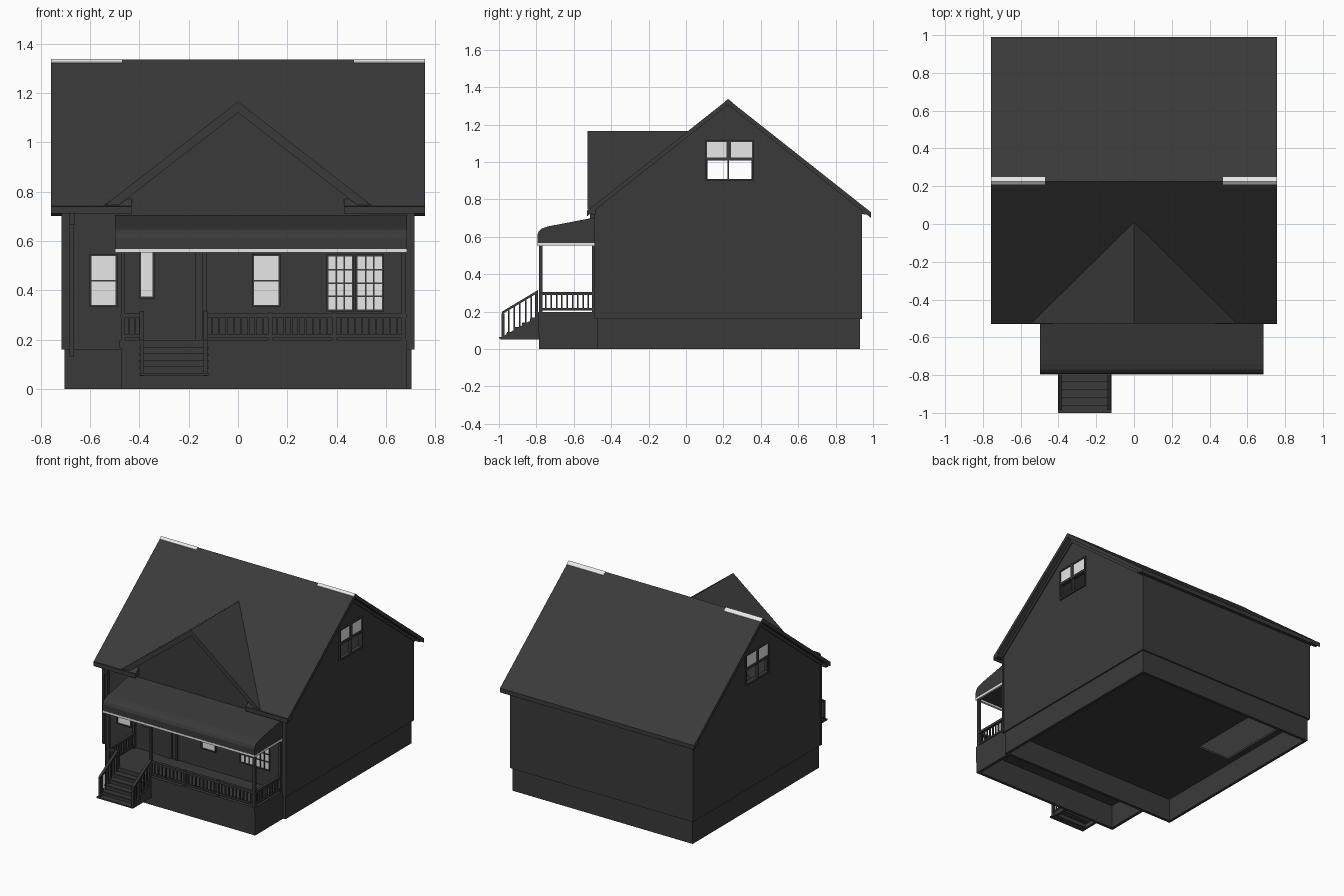
import bpy, bmesh
from mathutils import Vector

old = bpy.data.objects.get("Cube")
if old:
    bpy.data.objects.remove(old)


def material(name, v):
    m = bpy.data.materials.new(name)
    m.use_nodes = True
    m.diffuse_color = (v, v, v, 1)
    m.node_tree.nodes["Principled BSDF"].inputs["Base Color"].default_value = (v, v, v, 1)
    return m


DARK = material("charcoal", 0.042)
LIGHT = material("pale_grey", 0.8)


def finish(name, bm, mat):
    bmesh.ops.recalc_face_normals(bm, faces=bm.faces)
    me = bpy.data.meshes.new(name)
    bm.to_mesh(me)
    bm.free()
    me.materials.append(mat)
    ob = bpy.data.objects.new(name, me)
    bpy.context.scene.collection.objects.link(ob)
    return ob


def add_box(bm, x, y, z):
    vs = bmesh.ops.create_cube(bm, size=1)["verts"]
    for v in vs:
        v.co = [r[0] if c < 0 else r[1] for c, r in zip(v.co, (x, y, z))]


def boxes(name, items, mat=DARK):
    bm = bmesh.new()
    for it in items:
        add_box(bm, *it)
    return finish(name, bm, mat)


def prism(name, pts, axis, a, b, mat=DARK):
    """Extrude a (y,z) profile along x, or an (x,z) profile along y."""
    bm = bmesh.new()
    place = (lambda p, t: (t, p[0], p[1])) if axis == "x" else (lambda p, t: (p[0], t, p[1]))
    face = bm.faces.new([bm.verts.new(place(p, a)) for p in pts])
    new = bmesh.ops.extrude_face_region(bm, geom=[face])["geom"]
    shift = Vector((b - a, 0, 0) if axis == "x" else (0, b - a, 0))
    bmesh.ops.translate(bm, vec=shift, verts=[g for g in new if isinstance(g, bmesh.types.BMVert)])
    return finish(name, bm, mat)


RIDGE_Y, RIDGE_Z, PITCH = 0.225, 1.335, 0.79
FRONT, BACK, SIDE, EAVE = -0.485, 0.94, 0.713, 0.757


def roof_z(y):
    return RIDGE_Z - PITCH * abs(y - RIDGE_Y)


def slab(name, y0, y1, a, b, lift=0.0, thick=0.03, mat=DARK):
    ys = [y0, RIDGE_Y, y1] if y0 < RIDGE_Y < y1 else [y0, y1]
    top = [(y, roof_z(y) + lift) for y in ys]
    return prism(name, top + [(y, z - thick) for y, z in reversed(top)], "x", a, b, mat)


def gabled(name, y0, y1, z0, drop, x):
    """House-shaped solid reaching up to a given drop below the roof."""
    return prism(name, [(y0, z0), (y1, z0), (y1, roof_z(y1) - drop),
                 (RIDGE_Y, RIDGE_Z - drop), (y0, roof_z(y0) - drop)], "x", -x, x)


# Hollow house body, open lower gable sashes and a stairwell in the floor
body = gabled("house_walls", FRONT, BACK, 0.16, 0.02, SIDE)
cutters = [gabled("room_cutter", FRONT + 0.02, BACK - 0.02, 0.175, 0.045, SIDE - 0.02),
           boxes("window_cutter", [((-1, 1), (0.115, 0.35), (0.91, 1.01))]),
           boxes("stairwell_cutter", [((-0.64, -0.39), (0.19, 0.75), (0.1, 0.3))])]
bpy.context.view_layer.objects.active = body
for cutter in cutters:
    cutter.hide_render = True
    mod = body.modifiers.new("opening", "BOOLEAN")
    mod.object = cutter
    mod.solver = "EXACT"
    bpy.ops.object.modifier_apply(modifier=mod.name)
    bpy.data.objects.remove(cutter)

# Foundation ring, open underneath
fx, t = 0.703, 0.02
boxes("foundation", [((-fx, fx), (-0.475, -0.475 + t), (0, 0.162)),
                     ((-fx, fx), (0.93 - t, 0.93), (0, 0.162)),
                     ((-fx, -fx + t), (-0.475, 0.93), (0, 0.162)),
                     ((fx - t, fx), (-0.475, 0.93), (0, 0.162))])

# Main roof, front eaves either side of the front gable, gutters
slab("main_roof", -0.48, 0.99, -EAVE, EAVE)
for s, side in ((-1, "right"), (1, "left")):
    a, b = sorted((s * 0.43, s * EAVE))
    slab("front_eave_" + side, -0.528, -0.47, a, b)
    prism("front_gutter_" + side, [(-0.53, 0.742), (-0.48, 0.742), (-0.48, 0.718), (-0.505, 0.718)],
          "x", a, b)
    a, b = sorted((s * 0.47, s * EAVE))
    slab("ridge_vent_" + side, 0.208, 0.248, a, b, 0.003, 0.006, LIGHT)
    # Boards under the roof on the gable ends, and front corner boards
    a, b = sorted((s * (SIDE - 0.01), s * (SIDE + 0.008)))
    slab("rake_board_" + side, -0.48, BACK, a, b, -0.028, 0.026)
    a, b = sorted((s * (SIDE - 0.01), s * (SIDE + 0.003)))
    boxes("front_corner_" + side, [((a, b), (FRONT - 0.005, FRONT + 0.01), (0.16, 0.73))])
prism("back_gutter", [(0.988, 0.73), (0.94, 0.742), (0.94, 0.722), (0.97, 0.718)], "x", -EAVE, EAVE)

# Front gable: wall and overhanging roof
prism("front_gable_wall", [(-0.52, 0.7), (0.52, 0.7), (0.52, 0.73), (0, 1.135), (-0.52, 0.73)],
      "y", -0.49, -0.1)
prism("front_gable_roof", [(-0.54, 0.745), (0, 1.165), (0.54, 0.745), (0.49, 0.74), (0, 1.12),
      (-0.49, 0.74)], "y", -0.521, 0.012)
prism("front_gable_trim", [(-0.54, 0.745), (0, 1.165), (0.54, 0.745), (0.525, 0.745), (0, 1.153),
      (-0.525, 0.745)], "y", -0.526, -0.5)

# Gable-end windows: frame and pale upper panes
for s, side in ((-1, "right"), (1, "left")):
    def out(d0, d1):
        return tuple(sorted((s * (SIDE + d0), s * (SIDE + d1))))
    fr = out(-0.01, 0.01)
    boxes("gable_window_frame_" + side, [
        (fr, (0.103, 0.113), (0.9, 1.118)), (fr, (0.352, 0.362), (0.9, 1.118)),
        (fr, (0.103, 0.362), (0.898, 0.91)), (fr, (0.103, 0.362), (1.108, 1.118)),
        (fr, (0.103, 0.362), (1.008, 1.024)), (fr, (0.217, 0.241), (1.01, 1.118)),
        (fr, (0.223, 0.231), (0.9, 1.01))])
    boxes("gable_window_glass_" + side, [(out(-0.004, 0.004), (0.11, 0.355), (1.015, 1.112))], LIGHT)


def window(name, x0, x1, z0, z1, cols, rows, border=0.008, bar=0.006):
    """Front window: pale pane, surround and glazing bars."""
    boxes(name + "_glass", [((x0, x1), (FRONT - 0.004, FRONT + 0.005), (z0, z1))], LIGHT)
    y = (FRONT - 0.01, FRONT + 0.01)
    parts = [((x0 - border, x0), y, (z0 - border, z1 + border)),
             ((x1, x1 + border), y, (z0 - border, z1 + border)),
             ((x0, x1), y, (z0 - border, z0)), ((x0, x1), y, (z1, z1 + border))]
    for i in range(1, cols):
        x = x0 + (x1 - x0) * i / cols
        parts.append(((x - bar / 2, x + bar / 2), y, (z0, z1)))
    for j in range(1, rows):
        z = z0 + (z1 - z0) * j / rows
        parts.append(((x0, x1), y, (z - bar / 2, z + bar / 2)))
    boxes(name + "_frame", parts)


window("side_window", -0.594, -0.496, 0.34, 0.538, 1, 2)
window("door_sidelight", -0.393, -0.347, 0.375, 0.552, 1, 1)
window("porch_window", 0.064, 0.164, 0.34, 0.538, 1, 2)
window("grid_window_right", 0.366, 0.462, 0.322, 0.536, 3, 4)
window("grid_window_left", 0.485, 0.583, 0.322, 0.536, 3, 4)
boxes("front_door", [((-0.225, -0.17), (-0.495, FRONT), (0.19, 0.555)),
                     ((-0.31, -0.225), (-0.489, FRONT), (0.19, 0.555)),
                     ((-0.14, -0.128), (-0.497, FRONT), (0.19, 0.555))])

# Downspout
boxes("downspout", [((-0.682, -0.664), (-0.503, FRONT), (0.13, 0.7)),
                    ((-0.685, -0.661), (-0.512, FRONT), (0.665, 0.725))])

# Porch: floor, skirt, rounded-front roof with pale trim
PX0, PX1, PY = -0.475, 0.685, -0.787
boxes("porch_floor", [((PX0 - 0.005, PX1), (PY - 0.005, -0.48), (0.165, 0.198))])
boxes("porch_skirt", [((PX0, PX1), (PY, PY + 0.02), (0, 0.17)),
                      ((PX0, PX0 + 0.02), (PY, -0.47), (0, 0.17)),
                      ((PX1 - 0.02, PX1), (PY, -0.47), (0, 0.17)),
                      ((PX0, PX1), (PY - 0.004, PY), (0.08, 0.165))])
prism("porch_roof", [(-0.48, 0.705), (-0.74, 0.655), (-0.77, 0.645), (-0.787, 0.63),
      (-0.795, 0.61), (-0.795, 0.566), (-0.48, 0.566)], "x", -0.498, PX1)
boxes("porch_trim", [((-0.498, PX1), (-0.796, -0.78), (0.553, 0.568)),
                     ((-0.498, -0.485), (-0.796, -0.485), (0.553, 0.568)),
                     ((PX1 - 0.013, PX1), (-0.796, -0.485), (0.553, 0.568))], LIGHT)
boxes("porch_columns", [((x - 0.009, x + 0.009), (y - 0.009, y + 0.009), (0.19, 0.56))
                        for x, y in ((-0.466, -0.777), (-0.135, -0.777), (0.672, -0.777),
                                     (-0.466, -0.493), (0.672, -0.493))])


def railing(name, p, q, gap=0.028):
    """Level railing between two floor points parallel to x or y."""
    p, q = Vector(p), Vector(q)

    def post(c, r, z0, z1):
        return ((c.x - r, c.x + r), (c.y - r, c.y + r), (z0, z1))
    parts = []
    for z0, z1, r in ((0.29, 0.306, 0.01), (0.207, 0.22, 0.007)):
        parts.append(((p.x - r, q.x + r), (p.y - r, q.y + r), (z0, z1)))
    n = max(2, round((q - p).length / gap))
    parts += [post(p.lerp(q, i / n), 0.004, 0.21, 0.3) for i in range(n + 1)]
    parts += [post(c, 0.009, 0.19, 0.31) for c in (p, q)]
    boxes(name, parts)


railing("railing_front_short", (-0.466, -0.777), (-0.392, -0.777))
xs = (-0.135, 0.13, 0.39, 0.672)
for i in range(3):
    railing("railing_front_%d" % (i + 1), (xs[i], -0.777), (xs[i + 1], -0.777))
railing("railing_right", (-0.466, -0.777), (-0.466, -0.493))
railing("railing_left", (0.672, -0.777), (0.672, -0.493))

# Front steps: treads, risers, stringers and sloping handrails
SX0, SX1, N = -0.402, -0.12, 5
boxes("step_treads", [((SX0, SX1), (-1 + 0.042 * i, -0.95 + 0.042 * i),
                       (0.055 + 0.026 * i, 0.065 + 0.026 * i)) for i in range(N)])
boxes("step_risers", [((SX0 + 0.01, SX1 - 0.01), (-0.96 + 0.042 * i, -0.95 + 0.042 * i),
                       (0.06 + 0.026 * i, 0.086 + 0.026 * i)) for i in range(N)])
for x, side in ((SX0 + 0.012, "right"), (SX1 - 0.012, "left")):
    prism("step_stringer_" + side, [(-0.993, 0.052), (-0.785, 0.052), (-0.785, 0.178), (-0.993, 0.06)],
          "x", x - 0.008, x + 0.008)
    prism("step_handrail_" + side, [(-0.985, 0.185), (-0.79, 0.302), (-0.79, 0.316), (-0.985, 0.199)],
          "x", x - 0.009, x + 0.009)
    rail = []
    for i in range(7):
        y = -0.978 + 0.03 * i
        r = 0.008 if i in (0, 6) else 0.004
        rail.append(((x - r, x + r), (y - r, y + r), (0.06 + 0.6 * (y + 0.98), 0.19 + 0.6 * (y + 0.98))))
    boxes("step_balusters_" + side, rail)
